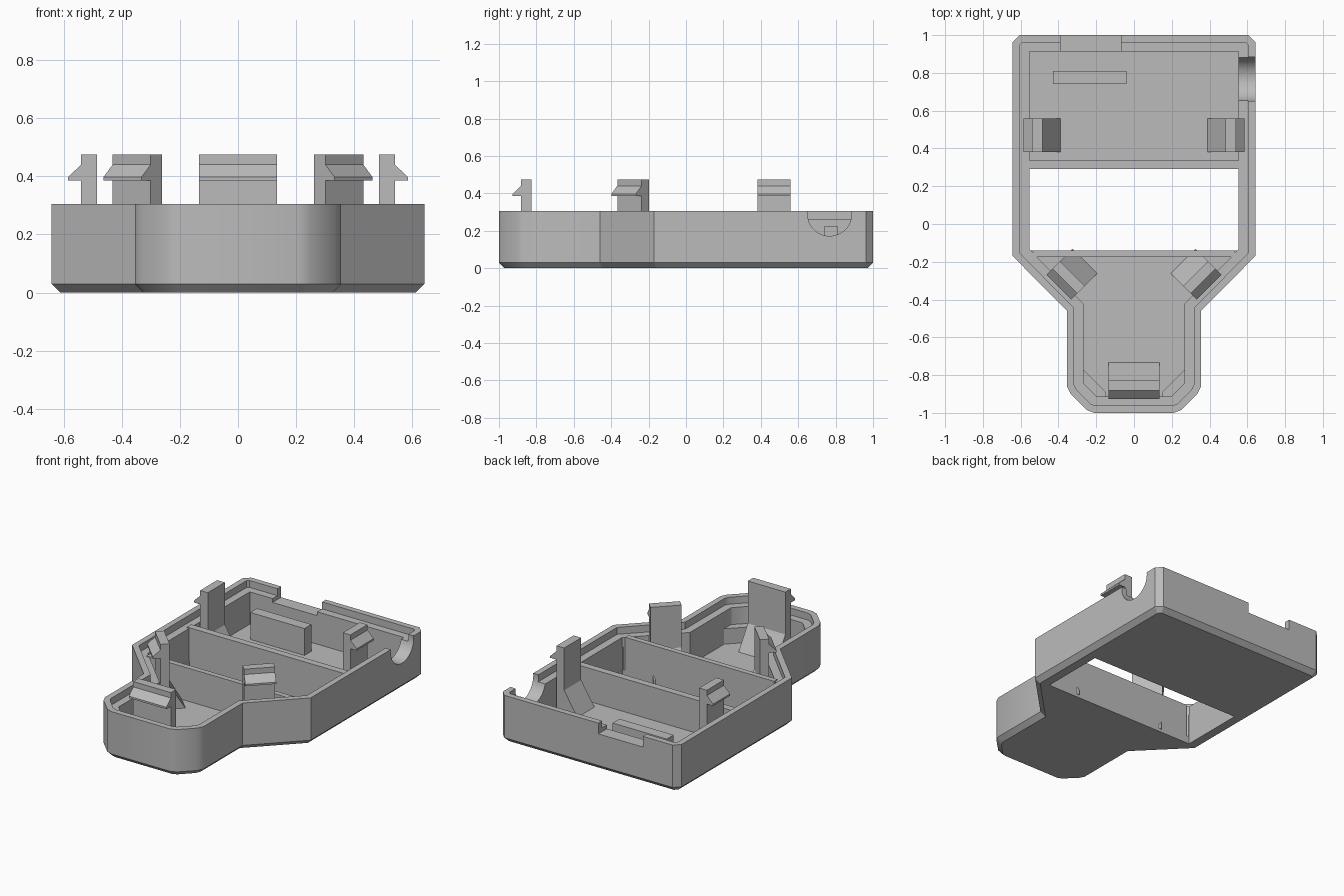
import bpy, bmesh, math
from mathutils import Vector, Matrix

if "Cube" in bpy.data.objects:
    bpy.data.objects.remove(bpy.data.objects["Cube"])

grey = bpy.data.materials.new("plain_grey")
grey.use_nodes = True
COLOR = (0.5, 0.5, 0.5, 1)
grey.diffuse_color = COLOR
grey.node_tree.nodes["Principled BSDF"].inputs["Base Color"].default_value = COLOR

HALF_W, RIM, LEDGE, FLOOR = 0.642, 0.305, 0.26, 0.05


def finish(name, bm):
    bmesh.ops.remove_doubles(bm, verts=bm.verts, dist=1e-5)
    bmesh.ops.recalc_face_normals(bm, faces=bm.faces)
    mesh = bpy.data.meshes.new(name)
    bm.to_mesh(mesh)
    bm.free()
    mesh.materials.append(grey)
    obj = bpy.data.objects.new(name, mesh)
    bpy.context.collection.objects.link(obj)
    return obj


def loft(name, rings):
    """Skin closed rings of equal length and cap both ends."""
    bm = bmesh.new()
    loops = [[bm.verts.new(p) for p in ring] for ring in rings]
    n = len(loops[0])
    for a, b in zip(loops, loops[1:]):
        for i in range(n):
            j = (i + 1) % n
            bm.faces.new((a[i], a[j], b[j], b[i]))
    bm.faces.new(loops[0])
    bm.faces.new(loops[-1])
    return finish(name, bm)


def box(name, x0, x1, y0, y1, z0, z1):
    base = [(x0, y0), (x1, y0), (x1, y1), (x0, y1)]
    return loft(name, [[(x, y, z) for x, y in base] for z in (z0, z1)])


def cut(target, cutter):
    cutter.hide_render = True
    mod = target.modifiers.new("cut", "BOOLEAN")
    mod.operation, mod.solver, mod.object = "DIFFERENCE", "EXACT", cutter
    bpy.context.view_layer.objects.active = target
    bpy.ops.object.modifier_apply(modifier=mod.name)
    bpy.data.objects.remove(cutter)


# Outline of the case: wide back, tapering to a narrow nose
half = [(0.605, 1), (HALF_W, 0.963), (HALF_W, -0.17), (0.355, -0.46),
        (0.355, -0.86), (0.335, -0.9), (0.25, -0.985), (0.21, -1)]
outline = [Vector(p) for p in half] + [Vector((-x, y)) for x, y in reversed(half)]


def inset(d, z):
    """Outline moved inward by d, with square inner corners at the back."""
    ring = []
    n = len(outline)
    for i, p in enumerate(outline):
        e1 = (p - outline[i - 1]).normalized()
        e2 = (outline[(i + 1) % n] - p).normalized()
        n1, n2 = Vector((e1.y, -e1.x)), Vector((e2.y, -e2.x))
        q = p + (n1 + n2) * d / (1 + n1.dot(n2))
        lim = HALF_W - d
        ring.append((max(-lim, min(lim, q.x)), min(1 - d, q.y), z))
    return ring


# Tray with chamfered base, thin lip and inner ledge
shell = loft("case_shell", [inset(0.03, 0), inset(0, 0.03), inset(0, RIM), inset(0.038, RIM),
                            inset(0.038, LEDGE), inset(0.088, LEDGE), inset(0.088, FLOOR)])

# Window through the floor, slot in the back rim, round cable notch in the side
cut(shell, box("window_cutter", -0.553, 0.553, -0.14, 0.29, -0.1, 0.2))
cut(shell, box("slot_cutter", -0.39, -0.07, 0.85, 1.1, 0.235, 0.5))
bm = bmesh.new()
bmesh.ops.create_cone(bm, cap_ends=True, segments=48, radius1=0.118, radius2=0.118, depth=0.3,
                      matrix=Matrix.Translation((0.65, 0.768, 0.29)) @ Matrix.Rotation(math.pi / 2, 4, "Y"))
cut(shell, finish("notch_cutter", bm))

bpy.ops.object.select_all(action="DESELECT")
shell.select_set(True)
bpy.context.view_layer.objects.active = shell
bpy.ops.object.shade_smooth_by_angle(angle=math.radians(30))

# Partition walls on both sides of the window, and the board support
box("back_partition", -0.57, 0.57, 0.29, 0.335, 0.01, 0.265)
box("front_partition", -0.535, 0.535, -0.175, -0.14, 0.01, 0.265)
box("board_support", -0.43, -0.04, 0.74, 0.81, 0.02, 0.225)

# Corner fillets inside the nose
for side, name in ((1, "left"), (-1, "right")):
    tri = [(0.29, -0.75), (0.15, -0.89), (0.15, -0.92), (0.23, -0.92), (0.29, -0.86)]
    loft(name + "_nose_fillet", [[(side * x, y, z) for x, y in tri] for z in (0.02, 0.15)])

# Snap clip profile: outward distance from the post's outer face, height
clip_profile = [(0, 0.02), (0, 0.385), (0.045, 0.385), (0.045, 0.397), (0, 0.44), (0, 0.475),
                (-0.055, 0.475), (-0.055, 0.2), (-0.15, FLOOR), (-0.15, 0.02)]


def clip(name, centre, angle, width):
    """Clip at the post's outer face, with its hook pointing along the angle."""
    out = Vector((math.cos(angle), math.sin(angle), 0))
    along = Vector((-out.y, out.x, 0))
    base = Vector((*centre, 0))
    loft(name, [[base + out * d + along * s * width / 2 + Vector((0, 0, z))
                 for d, z in clip_profile] for s in (-1, 1)])


clip("nose_clip", (0, -0.882), -math.pi / 2, 0.27)
for side, name in ((1, "left"), (-1, "right")):
    turn = 0 if side > 0 else math.pi
    clip(name + "_side_clip", (side * 0.54, 0.47), turn, 0.175)
    clip(name + "_corner_clip", (side * 0.366, -0.302), turn - side * math.pi / 4, 0.185)
